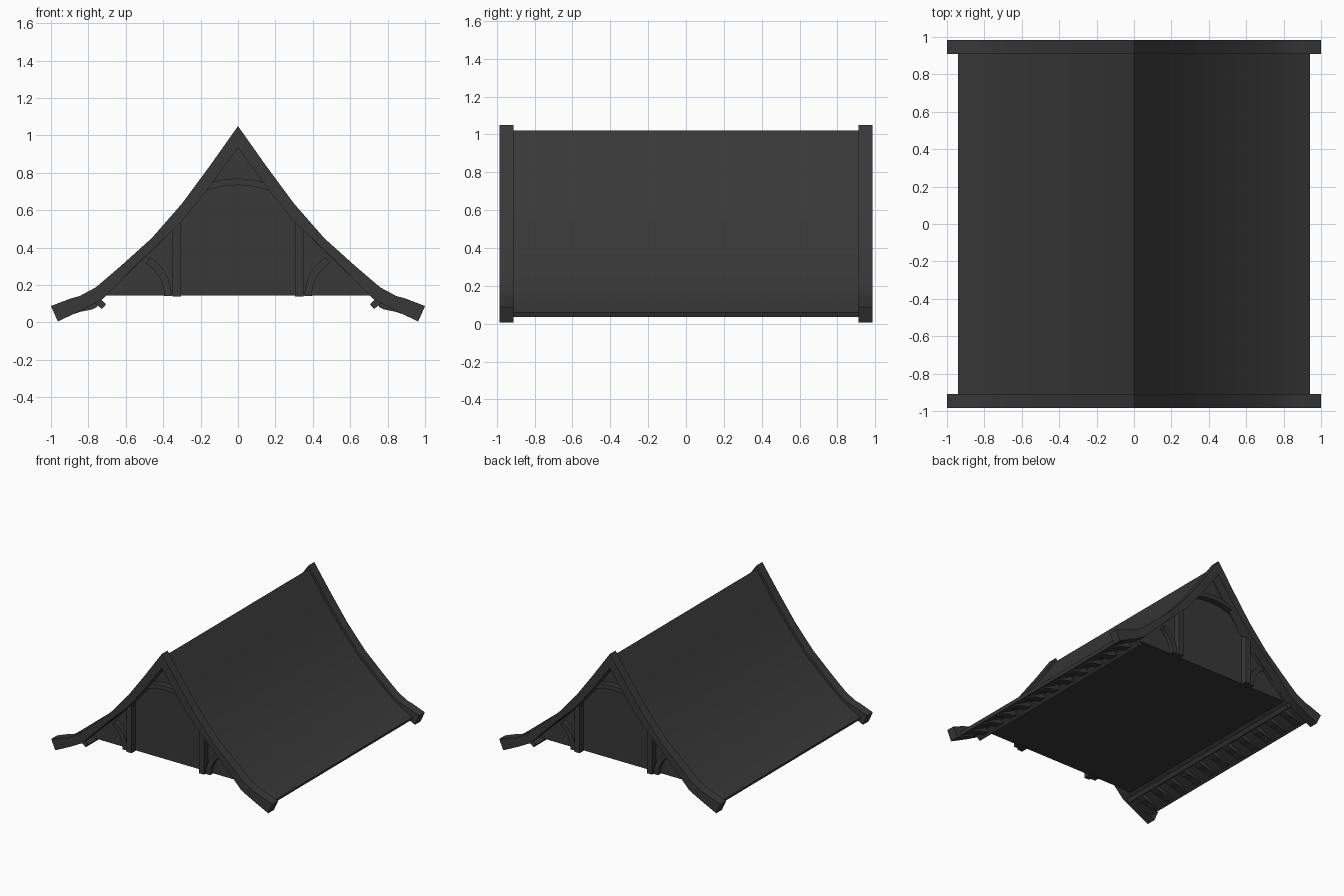
import bpy, bmesh, math

if "Cube" in bpy.data.objects:
    bpy.data.objects.remove(bpy.data.objects["Cube"])

mat = bpy.data.materials.new("dark_timber")
mat.diffuse_color = (0.04, 0.04, 0.04, 1)
mat.use_nodes = True
mat.node_tree.nodes["Principled BSDF"].inputs["Base Color"].default_value = mat.diffuse_color


def prism(name, pts, y0, y1, smooth=False):
    """Extrude an (x, z) outline along y."""
    bm = bmesh.new()
    face = bm.faces.new([bm.verts.new((x, y0, z)) for x, z in pts])
    ext = bmesh.ops.extrude_face_region(bm, geom=[face])["geom"]
    bmesh.ops.translate(bm, vec=(0, y1 - y0, 0),
                        verts=[v for v in ext if isinstance(v, bmesh.types.BMVert)])
    bmesh.ops.recalc_face_normals(bm, faces=bm.faces)
    me = bpy.data.meshes.new(name)
    bm.to_mesh(me)
    bm.free()
    me.materials.append(mat)
    ob = bpy.data.objects.new(name, me)
    bpy.context.collection.objects.link(ob)
    if smooth:
        bpy.ops.object.select_all(action='DESELECT')
        ob.select_set(True)
        bpy.context.view_layer.objects.active = ob
        bpy.ops.object.shade_smooth_by_angle(angle=math.radians(20))
    return ob


def mirrored(top, bottom):
    """Closed outline from right-hand top and bottom lines starting at x = 0."""
    flip = lambda line: [(-x, z) for x, z in line[1:]]
    return flip(top)[::-1] + top + bottom[::-1] + flip(bottom)


def arc(cx, cz, r, a0, a1, n=8):
    return [(cx + r * math.cos(math.radians(a0 + (a1 - a0) * i / n)),
             cz + r * math.sin(math.radians(a0 + (a1 - a0) * i / n))) for i in range(n + 1)]


# Swept roof slab
roof_top = [(0, 1.02), (.15, .805), (.3, .607), (.46, .427), (.62, .282), (.76, .165), (.845, .11), (.94, .06)]
roof_low = [(0, .96), (.13, .775), (.28, .575), (.44, .4), (.6, .25), (.745, .13), (.835, .082), (.93, .035)]
prism("roof", mirrored(roof_top, roof_low), -.915, .915, True)

# Attic body: gable walls and flat floor
body = [(0, .98), (.14, .78), (.29, .58), (.45, .405), (.61, .255), (.715, .145)]
prism("gable_body", [(-x, z) for x, z in body[:0:-1]] + body, -.89, .89)

# Outlines of the gable timbers
barge_top = [(0, 1.05), (.15, .838), (.3, .635), (.46, .452), (.62, .308), (.76, .188), (.845, .142), (.895, .128), (1, .088)]
barge_low = [(0, .935), (.17, .7), (.31, .53), (.49, .36), (.61, .24), (.72, .128), (.79, .09), (.87, .05), (.963, .005)]
collar = [(-.14, .75), (-.07, .765), (0, .77), (.07, .765), (.14, .75),
          (.19, .7), (.09, .727), (0, .735), (-.09, .727), (-.19, .7)]
post = [(.305, .14), (.35, .14), (.35, .51), (.305, .55)]
brace = arc(.6, .142, .245, 180, 122) + arc(.6, .142, .205, 122, 180)

for end, s in (("front", -1), ("back", 1)):
    prism(end + "_bargeboard", mirrored(barge_top, barge_low), s * .91, s * .985, True)
    prism(end + "_collar_arch", collar, s * .87, s * .94)
    for side, m in (("left", -1), ("right", 1)):
        prism(f"{end}_{side}_post", [(m * x, z) for x, z in post], s * .87, s * .94)
        prism(f"{end}_{side}_brace", [(m * x, z) for x, z in brace], s * .87, s * .925)

# Eaves: long purlin and a row of rafter tails on each side
purlin = [(.705, .098), (.727, .072), (.77, .105), (.745, .135)]
tail = [(.735, .135), (.755, .082), (.78, .07), (.84, .058), (.9, .038), (.91, .05), (.84, .088)]
for side, m in (("left", -1), ("right", 1)):
    prism(side + "_purlin", [(m * x, z) for x, z in purlin], -.93, .93)
    for i in range(11):
        y = -.83 + i * .166
        prism(f"{side}_rafter_tail_{i + 1}", [(m * x, z) for x, z in tail], y - .03, y + .03)
